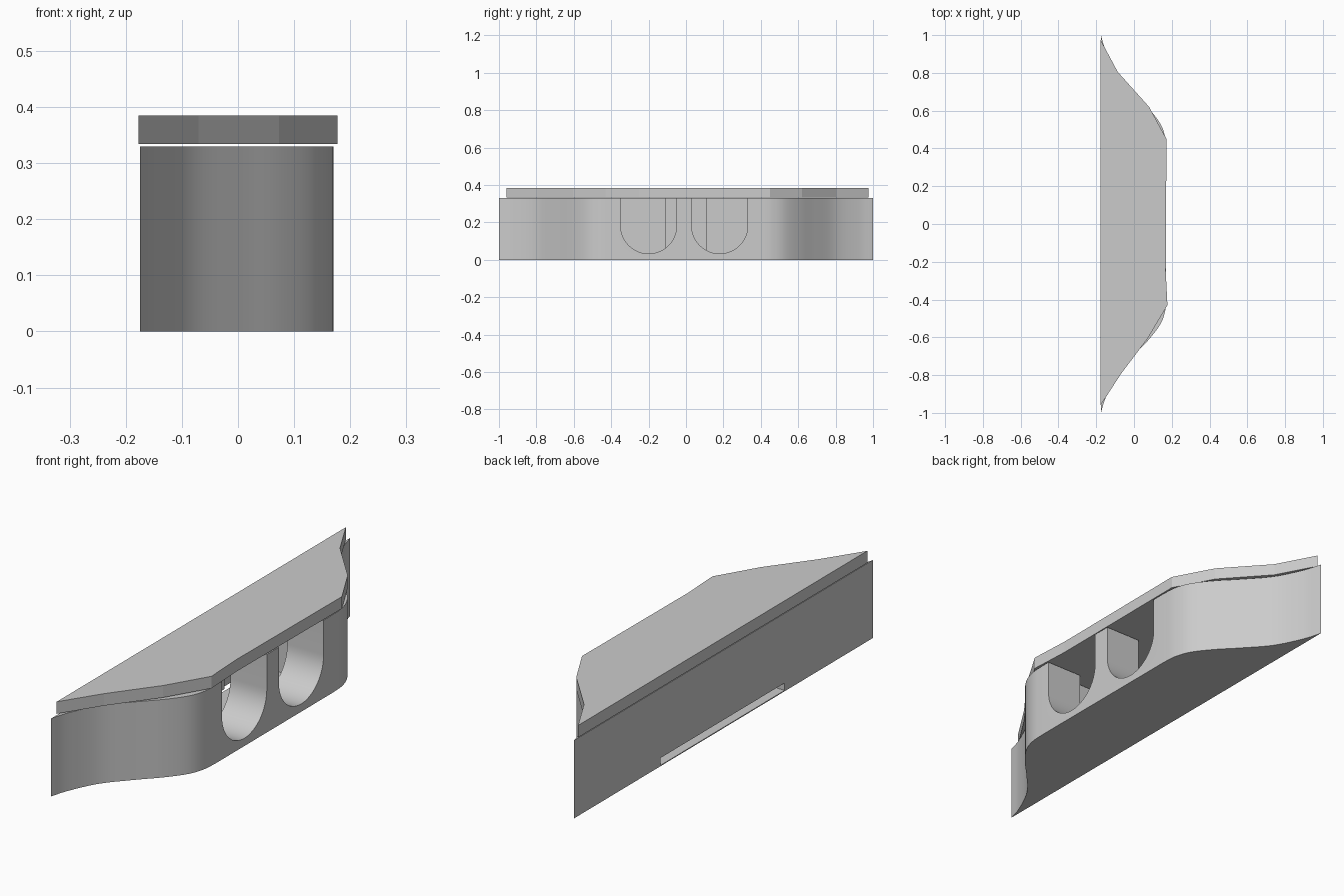
import bpy, bmesh, math
from mathutils import Vector

if "Cube" in bpy.data.objects:
    bpy.data.objects.remove(bpy.data.objects["Cube"])

grey = bpy.data.materials.new("plain_grey")
grey.use_nodes = True
COLOUR = (0.6, 0.6, 0.6, 1)
grey.diffuse_color = COLOUR
grey.node_tree.nodes["Principled BSDF"].inputs["Base Color"].default_value = COLOUR


def prism(name, outline, direction):
    """Extrude a closed loop of 3D points along a direction."""
    bm = bmesh.new()
    face = bm.faces.new([bm.verts.new(p) for p in outline])
    new = bmesh.ops.extrude_face_region(bm, geom=[face])["geom"]
    bmesh.ops.translate(bm, vec=direction,
                        verts=[v for v in new if isinstance(v, bmesh.types.BMVert)])
    bmesh.ops.recalc_face_normals(bm, faces=bm.faces)
    mesh = bpy.data.meshes.new(name)
    bm.to_mesh(mesh)
    bm.free()
    mesh.materials.append(grey)
    obj = bpy.data.objects.new(name, mesh)
    bpy.context.collection.objects.link(obj)
    return obj


def box(name, x0, x1, y0, y1, z0, z1):
    loop = [(x0, y0, z0), (x1, y0, z0), (x1, y1, z0), (x0, y1, z0)]
    return prism(name, loop, (0, 0, z1 - z0))


def smooth_path(points, steps=6):
    """Catmull-Rom curve through 2D points."""
    pts = [Vector(p) for p in points]
    pts = [pts[0] * 2 - pts[1]] + pts + [pts[-1] * 2 - pts[-2]]
    path = []
    for a, b, c, d in zip(pts, pts[1:], pts[2:], pts[3:]):
        for i in range(steps):
            t = i / steps
            path.append(0.5 * (2 * b + (c - a) * t + (2 * a - 5 * b + 4 * c - d) * t**2
                               + (3 * b - a - 3 * c + d) * t**3))
    return path + [pts[-2]]


def cut(target, cutter):
    mod = target.modifiers.new("cut", "BOOLEAN")
    mod.operation, mod.solver, mod.object = "DIFFERENCE", "EXACT", cutter
    bpy.context.view_layer.objects.active = target
    bpy.ops.object.modifier_apply(modifier=mod.name)
    bpy.data.objects.remove(cutter)


# Body with S-curved ends
end = smooth_path([(-0.175, 1), (-0.15, 0.92), (-0.09, 0.8), (0, 0.695),
                   (0.08, 0.61), (0.14, 0.53), (0.165, 0.46), (0.17, 0.39)])
outline = [(p.x, p.y, 0) for p in end] + [(p.x, -p.y, 0) for p in reversed(end)]
body = prism("body", outline, (0, 0, 0.33))

# Round-bottomed openings in the face
R = 0.15
for centre in (-0.2, 0.18):
    arc = [(-0.01, centre + R * math.cos(a), 0.183 + R * math.sin(a))
           for a in (math.pi * (1 + i / 24) for i in range(25))]
    loop = [(-0.01, centre - R, 0.4)] + arc + [(-0.01, centre + R, 0.4)]
    cut(body, prism("opening_cutter", loop, (0.3, 0, 0)))

# Hollow chamber behind the openings and the low slot in the back wall
cut(body, box("chamber_cutter", -0.16, 0, -0.41, 0.42, 0.004, 0.4))
cut(body, box("slot_cutter", -0.3, -0.1, -0.41, 0.42, 0.004, 0.035))

# Pad on the inside of the back wall
box("back_pad", -0.165, -0.14, -0.11, 0.11, 0.04, 0.33)

# Faceted top board
board = [(-0.177, 0.975), (-0.086, 0.805), (0.08, 0.62), (0.172, 0.45), (0.168, -0.25),
         (0.177, -0.43), (0.073, -0.605), (-0.07, -0.795), (-0.177, -0.96)]
prism("top_board", [(x, y, 0.334) for x, y in board], (0, 0, 0.051))

# Smooth the curved walls only
bpy.ops.object.select_all(action="DESELECT")
body.select_set(True)
bpy.context.view_layer.objects.active = body
bpy.ops.object.shade_smooth_by_angle(angle=math.radians(30))
